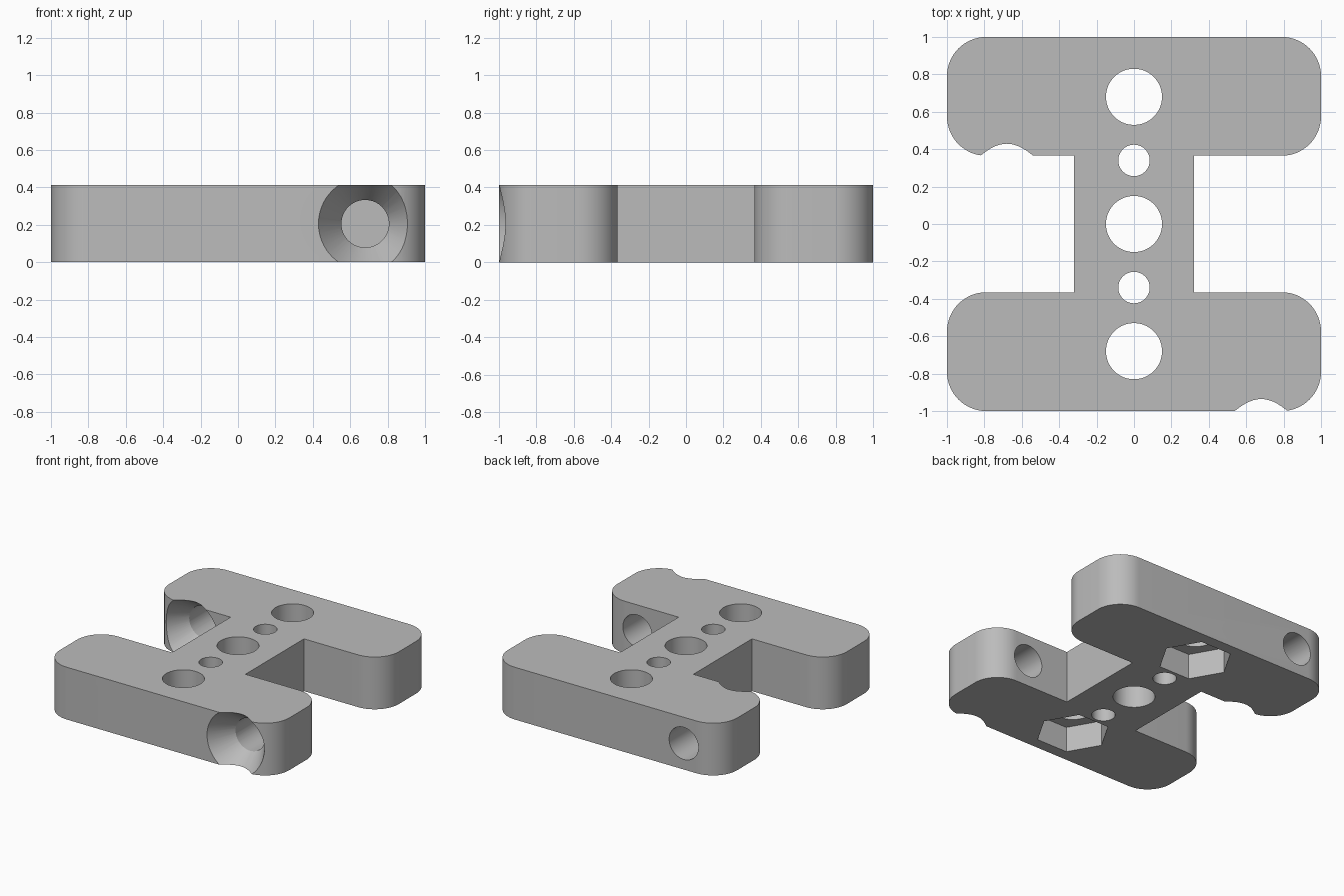
import bpy
import bmesh
from math import cos, sin, pi, radians
from mathutils import Matrix, Vector

if "Cube" in bpy.data.objects:
    bpy.data.objects.remove(bpy.data.objects["Cube"])

HEIGHT = 0.412
WEB_X, BAR_Y = 0.32, 0.365      # half width of the web, inner face of the bars
FILLET = 0.21
SCREW_X = 0.68                  # offset of the sideways screw holes
PIN_R = 0.127

grey = bpy.data.materials.new("mid_grey")
grey.use_nodes = True
grey.diffuse_color = (0.5, 0.5, 0.5, 1)
grey.node_tree.nodes["Principled BSDF"].inputs["Base Color"].default_value = (0.5, 0.5, 0.5, 1)


def loft(name, bottom, top, z0, z1, matrix=Matrix()):
    """Closed solid between two outlines with equal point counts."""
    bm = bmesh.new()
    low = [bm.verts.new((x, y, z0)) for x, y in bottom]
    high = [bm.verts.new((x, y, z1)) for x, y in top]
    bm.faces.new(low[::-1])
    bm.faces.new(high)
    for i in range(len(low)):
        j = (i + 1) % len(low)
        bm.faces.new((low[i], low[j], high[j], high[i]))
    bm.transform(matrix)
    bmesh.ops.recalc_face_normals(bm, faces=bm.faces)
    mesh = bpy.data.meshes.new(name)
    bm.to_mesh(mesh)
    bm.free()
    mesh.materials.append(grey)
    obj = bpy.data.objects.new(name, mesh)
    bpy.context.collection.objects.link(obj)
    return obj


def arc(cx, cy, r, start, end, steps):
    angles = [radians(start + (end - start) * i / steps) for i in range(steps + 1)]
    return [(cx + r * cos(a), cy + r * sin(a)) for a in angles]


def ring(r, sides=64):
    return [(r * cos(2 * pi * i / sides), r * sin(2 * pi * i / sides)) for i in range(sides)]


# Plate: two rounded bars joined by a narrow web
c = 1 - FILLET
right = [(WEB_X, BAR_Y)]
right += arc(c, BAR_Y + FILLET, FILLET, -90, 0, 16)
right += arc(c, c, FILLET, 0, 90, 16)
half = right + [(-x, y) for x, y in reversed(right)]
outline = half + [(-x, -y) for x, y in half]
plate = loft("mounting_plate", outline, outline, 0, HEIGHT)

cutters = []

# Vertical holes along the centre line
for y, r in ((-0.68, 0.15), (-0.34, 0.084), (0, 0.15), (0.34, 0.084), (0.68, 0.15)):
    cutters.append(loft("hole_cutter", ring(r), ring(r), -0.2, 0.6,
                        Matrix.Translation((0, y, 0))))

# Hexagonal nut pockets underneath
for y in (-0.68, 0.68):
    cutters.append(loft("nut_cutter", ring(0.267, 6), ring(0.267, 6), -0.1, 0.2,
                        Matrix.Translation((0, y, 0))))

# Countersunk screw holes, one through each bar
for x, face_y in ((SCREW_X, -1), (-SCREW_X, BAR_Y)):
    place = Matrix.Translation((x, face_y, HEIGHT / 2)) @ Matrix.Rotation(-pi / 2, 4, "X")
    cutters.append(loft("screw_cutter", ring(PIN_R), ring(PIN_R), -0.1, 0.8, place))
    cutters.append(loft("countersink_cutter", ring(0.284), ring(0.045), -0.05, 0.3, place))

for cutter in cutters:
    cutter.hide_render = True
    mod = plate.modifiers.new("cut", "BOOLEAN")
    mod.operation = "DIFFERENCE"
    mod.solver = "EXACT"
    mod.object = cutter

# Bake the cuts, then drop the cutters
bpy.context.view_layer.update()
graph = bpy.context.evaluated_depsgraph_get()
baked = bpy.data.meshes.new_from_object(plate.evaluated_get(graph))
plate.modifiers.clear()
plate.data = baked
for cutter in cutters:
    bpy.data.objects.remove(cutter)

bpy.ops.object.select_all(action="DESELECT")
plate.select_set(True)
bpy.context.view_layer.objects.active = plate
bpy.ops.object.shade_smooth_by_angle(angle=radians(30))
